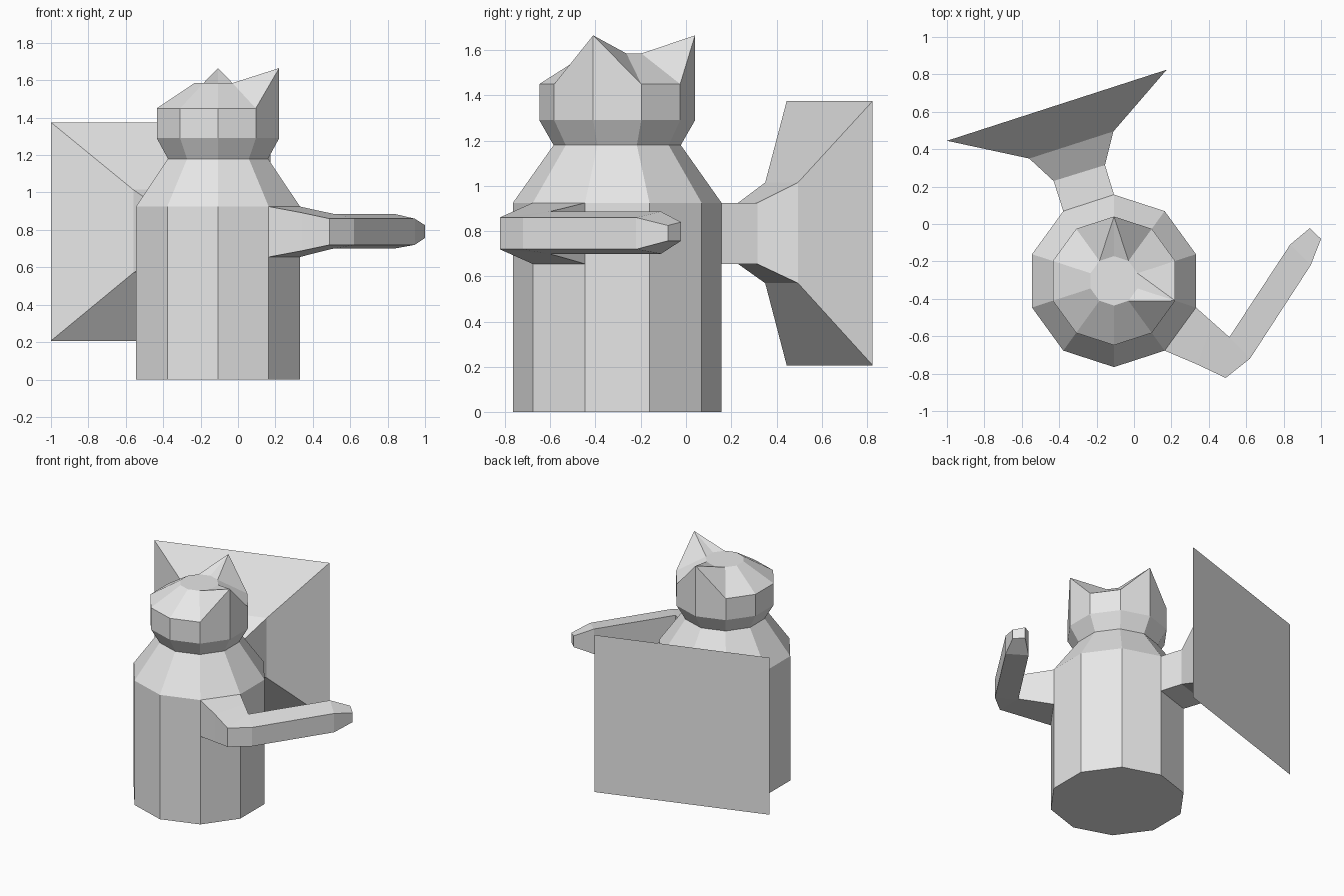
import bpy, bmesh
from math import cos, sin, radians
from mathutils import Vector

if "Cube" in bpy.data.objects:
    bpy.data.objects.remove(bpy.data.objects["Cube"])

grey = bpy.data.materials.new("light grey")
grey.use_nodes = True
colour = (0.8, 0.8, 0.8, 1)
grey.diffuse_color = colour
grey.node_tree.nodes["Principled BSDF"].inputs["Base Color"].default_value = colour

SIDES = 10
CENTRE = Vector((-0.107, -0.304, 0))
EARS = (0, 7)  # ring corners pulled up into ear tips


def ring(radius, z):
    """Ten-sided ring with its first corner at the back."""
    angles = [radians(90 + 360 * i / SIDES) for i in range(SIDES)]
    return [CENTRE + Vector((radius * cos(a), radius * sin(a), z)) for a in angles]


def strip(a, b):
    """Upright section between two points given as (x, y, bottom, top)."""
    return [Vector((a[0], a[1], a[2])), Vector((b[0], b[1], b[2])),
            Vector((b[0], b[1], b[3])), Vector((a[0], a[1], a[3]))]


def loft(name, rings, cap_start=False, cap_end=False, ears=()):
    """Skin matching rings; quads beside an ear on the last band fold at its tip."""
    bm = bmesh.new()
    rows = [[bm.verts.new(p) for p in r] for r in rings]
    n = len(rows[0])
    for k, (low, high) in enumerate(zip(rows, rows[1:])):
        for i in range(n):
            j = (i + 1) % n
            fold = k == len(rows) - 2
            if fold and i in ears:
                bm.faces.new((low[i], low[j], high[j]))
                bm.faces.new((low[i], high[j], high[i]))
            elif fold and j in ears:
                bm.faces.new((low[i], low[j], high[i]))
                bm.faces.new((low[j], high[j], high[i]))
            else:
                bm.faces.new((low[i], low[j], high[j], high[i]))
    if cap_start:
        bm.faces.new(rows[0][::-1])
    if cap_end:
        bm.faces.new(rows[-1])
    bmesh.ops.remove_doubles(bm, verts=bm.verts[:], dist=0.0005)
    bmesh.ops.recalc_face_normals(bm, faces=bm.faces[:])
    mesh = bpy.data.meshes.new(name)
    bm.to_mesh(mesh)
    bm.free()
    mesh.materials.append(grey)
    obj = bpy.data.objects.new(name, mesh)
    bpy.context.collection.objects.link(obj)
    return obj


# Body: barrel with sloping shoulders
loft("body", [ring(0.461, 0), ring(0.461, 0.925), ring(0.281, 1.18)],
     cap_start=True, cap_end=True)

# Head with two pointed ears
brow = ring(0.344, 1.45)
for e in EARS:
    brow[e].z = 1.665
loft("head", [ring(0.281, 1.18), ring(0.344, 1.29), brow, ring(0.132, 1.585)],
     cap_start=True, cap_end=True, ears=EARS)

# Bent arm reaching forward, outer side then inner side
inner_elbow = (0.51, -0.605, 0.70, 0.886)
loft("left_arm", [
    strip((0.164, -0.677, 0.655, 0.925), (0.331, -0.446, 0.655, 0.925)),
    strip((0.34, -0.752, 0.688, 0.892), (0.42, -0.525, 0.678, 0.905)),
    strip((0.49, -0.823, 0.72, 0.86), inner_elbow),
    strip((0.62, -0.72, 0.72, 0.86), inner_elbow),
    strip((0.945, -0.22, 0.72, 0.86), (0.835, -0.11, 0.70, 0.886)),
    strip((1.0, -0.08, 0.757, 0.825), (0.94, -0.022, 0.757, 0.84)),
], cap_end=True)

# Short arm flaring into a large flat shield
loft("right_arm_and_shield", [
    strip((-0.107, 0.157, 0.655, 0.925), (-0.378, 0.069, 0.655, 0.925)),
    strip((-0.155, 0.315, 0.655, 0.925), (-0.43, 0.23, 0.655, 0.925)),
    strip((-0.11, 0.495, 0.57, 1.015), (-0.56, 0.35, 0.57, 1.015)),
    strip((0.175, 0.825, 0.207, 1.375), (-1.0, 0.445, 0.207, 1.375)),
], cap_end=True)
